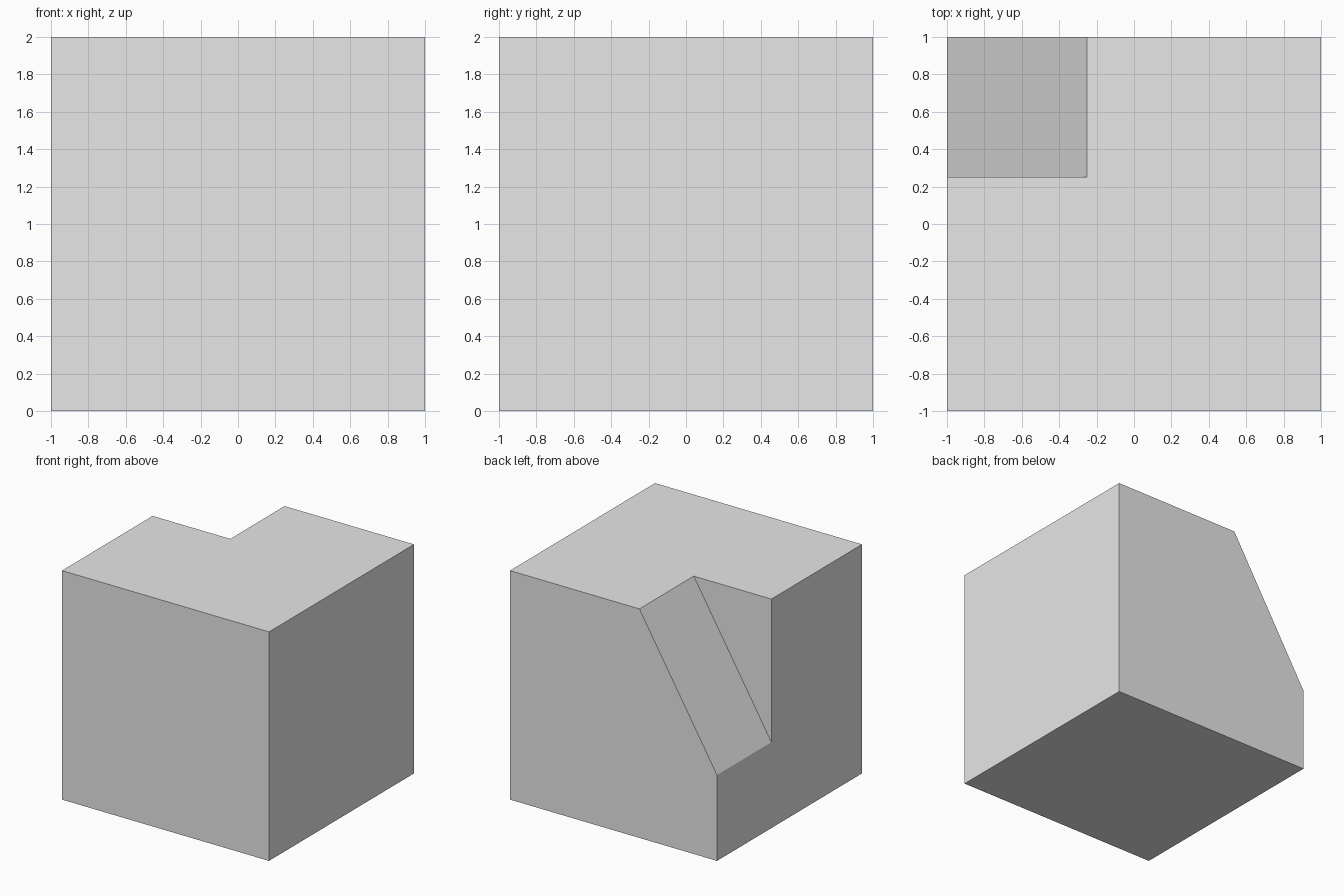
import bpy
import bmesh

default_cube = bpy.data.objects.get("Cube")
if default_cube:
    bpy.data.objects.remove(default_cube, do_unlink=True)

# One plain grey for the whole solid
grey = bpy.data.materials.new("light_grey")
grey.use_nodes = True
colour = (0.8, 0.8, 0.8, 1)
grey.diffuse_color = colour
grey.node_tree.nodes["Principled BSDF"].inputs["Base Color"].default_value = colour


def prism(name, profile, y_front, y_back):
    """Extrude an x-z profile along y into a closed solid."""
    bm = bmesh.new()
    face = bm.faces.new([bm.verts.new((x, y_front, z)) for x, z in profile])
    result = bmesh.ops.extrude_face_region(bm, geom=[face])
    moved = [v for v in result["geom"] if isinstance(v, bmesh.types.BMVert)]
    bmesh.ops.translate(bm, verts=moved, vec=(0, y_back - y_front, 0))
    bmesh.ops.recalc_face_normals(bm, faces=bm.faces)
    mesh = bpy.data.meshes.new(name)
    bm.to_mesh(mesh)
    bm.free()
    mesh.materials.append(grey)
    obj = bpy.data.objects.new(name, mesh)
    bpy.context.collection.objects.link(obj)
    return obj


# Full block
block = prism("notched_block", [(-1, 0), (1, 0), (1, 2), (-1, 2)], -1, 1)

# Wedge that cuts the sloped corner notch, overshooting the outer faces
slope = (2 - 0.75) / (1 - 0.25)
over = 0.3
cutter = prism("notch_cutter", [
    (-1 - over, 0.75 - over * slope),
    (-0.25 + over, 2 + over * slope),
    (-1 - over, 2 + over * slope),
], 0.25, 1 + over)

# Apply the cut, then remove the helper
cut = block.modifiers.new("corner_notch", "BOOLEAN")
cut.operation = "DIFFERENCE"
cut.solver = "EXACT"
cut.object = cutter
bpy.context.view_layer.objects.active = block
block.select_set(True)
bpy.ops.object.modifier_apply(modifier=cut.name)
bpy.data.objects.remove(cutter, do_unlink=True)
